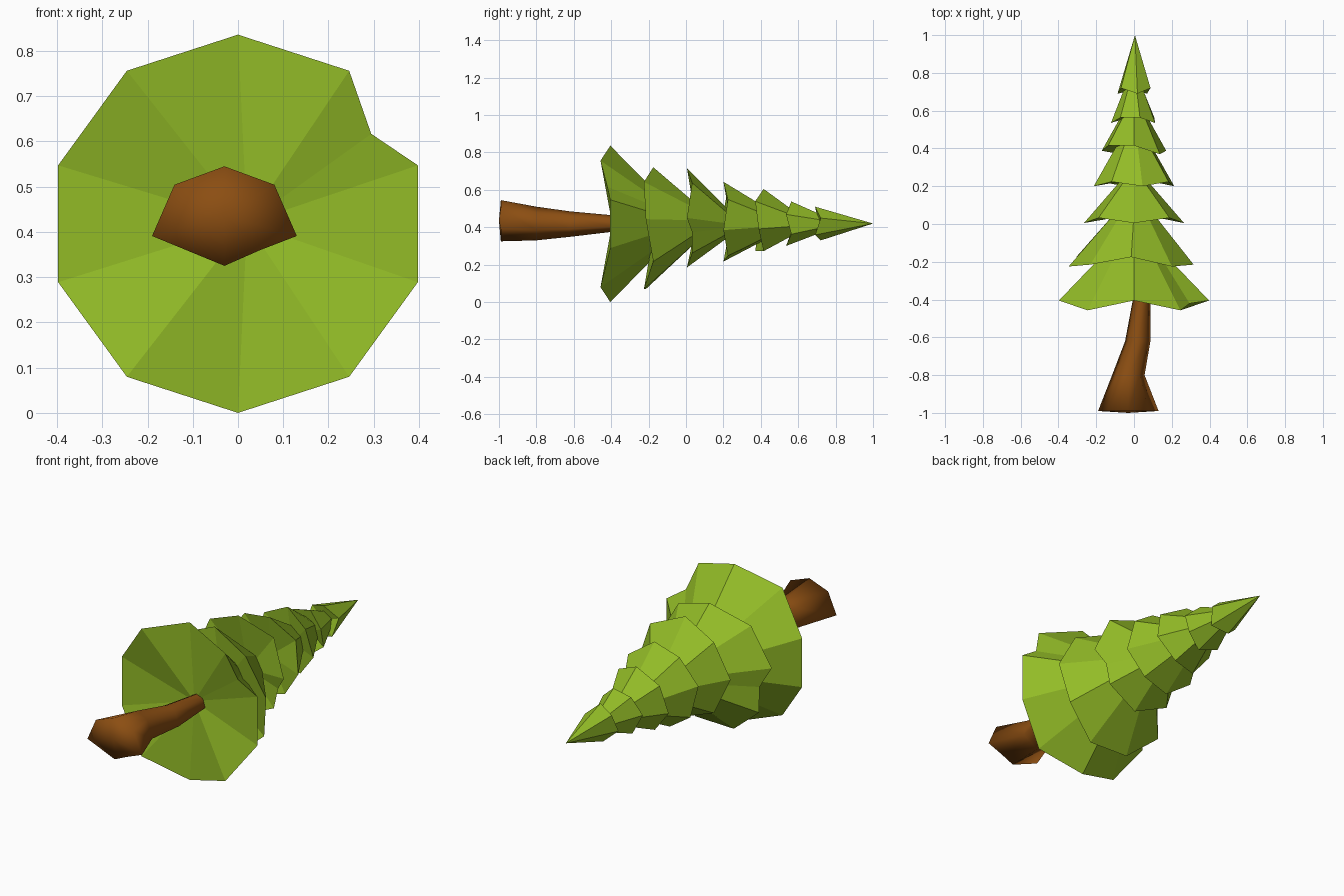
import bpy, bmesh
from math import sin, cos, pi, radians

cube = bpy.data.objects.get("Cube")
if cube:
    bpy.data.objects.remove(cube)


def material(name, colour):
    mat = bpy.data.materials.new(name)
    mat.use_nodes = True
    mat.diffuse_color = colour
    bsdf = mat.node_tree.nodes["Principled BSDF"]
    bsdf.inputs["Base Color"].default_value = colour
    bsdf.inputs["Roughness"].default_value = 0.9
    return mat


leaf_green = material("leaf green", (0.29, 0.50, 0.02, 1))
bark_brown = material("bark brown", (0.26, 0.076, 0.006, 1))


def loft(name, rings, start, end, mat):
    """Join rings of points lying along y and close both ends with fans."""
    bm = bmesh.new()
    loops = [[bm.verts.new(p) for p in ring] for ring in rings]
    n = len(loops[0])
    for a, b in zip(loops, loops[1:]):
        for i in range(n):
            j = (i + 1) % n
            bm.faces.new((a[i], a[j], b[j], b[i]))
    for loop, tip in ((loops[0], start), (loops[-1], end)):
        centre = bm.verts.new(tip)
        for i in range(n):
            bm.faces.new((loop[i], loop[(i + 1) % n], centre))
    bmesh.ops.recalc_face_normals(bm, faces=bm.faces)
    mesh = bpy.data.meshes.new(name)
    bm.to_mesh(mesh)
    bm.free()
    mesh.materials.append(mat)
    obj = bpy.data.objects.new(name, mesh)
    bpy.context.collection.objects.link(obj)
    return obj


AXIS_Z = 0.42


def tier(name, centre, radius, rim_y, top_y, top_r, sides, pattern, droop, turn=0, dent=None):
    """One skirt of branches: jagged rim, narrowing top, shallow underside."""
    cx, cz = centre
    points = [(turn + 360 * i / sides, 1.0, pattern[i % len(pattern)]) for i in range(sides)]
    if dent is not None:
        points.append((dent, 0.85, 0.3))
    points.sort()
    rim, top = [], []
    for deg, scale, low in points:
        s, c = sin(radians(deg)), cos(radians(deg))
        r = radius * scale
        rim.append((cx + r * s, rim_y - droop * low, cz + r * c))
        top.append((top_r * s, top_y, AXIS_Z + top_r * c))
    tip_y = top_y + top_r * 0.8
    return loft(name, [rim, top], (0.02, rim_y + 0.01, AXIS_Z), (0, tip_y, AXIS_Z), leaf_green)


# Branch skirts from the widest to the narrowest
tier("branches_1", (0, 0.418), 0.418, -0.405, -0.12, 0.13, 10, (0, 1, 0, 0, 1), 0.052, dent=56)
tier("branches_2", (-0.015, 0.385), 0.336, -0.175, 0.06, 0.10, 9, (0, 1, 0.8), 0.05, dent=262)
tier("branches_3", (0, 0.45), 0.265, 0.045, 0.23, 0.07, 8, (1, 0.3), 0.04, dent=110)
tier("branches_4", (0, 0.43), 0.218, 0.23, 0.43, 0.085, 8, (1, 0.2), 0.03, turn=12)
tier("branches_5", (0, 0.43), 0.175, 0.415, 0.58, 0.065, 7, (0, 1, 0.6), 0.045)
tier("branches_6", (0, 0.42), 0.122, 0.57, 0.72, 0.05, 7, (0.2, 1), 0.035, turn=15)

# Pointed treetop
crown = [(0.092 * sin(2 * pi * i / 6 + 0.2), 0.69 + 0.03 * (i % 2),
          AXIS_Z + 0.092 * cos(2 * pi * i / 6 + 0.2)) for i in range(6)]
loft("treetop", [crown], (0, 0.71, AXIS_Z), (0.005, 1.0, AXIS_Z), leaf_green)

# Bent trunk with a flared foot: y, centre x, centre z, half width, half height
sections = [(-0.99, -0.03, 0.435, 0.16, 0.11), (-0.8, -0.03, 0.42, 0.086, 0.09),
            (-0.62, 0.02, 0.417, 0.067, 0.068), (-0.4, 0.04, 0.42, 0.046, 0.045),
            (-0.3, 0.03, 0.42, 0.04, 0.04)]
outline = [(0, 1), (0.69, 0.63), (1, -0.4), (0.5, -0.68), (0, -1), (-1, -0.4), (-0.69, 0.63)]
rings = [[(cx + w * u, y, cz + h * v) for u, v in outline] for y, cx, cz, w, h in sections]
trunk = loft("trunk", rings, (-0.03, -1.0, 0.435), (0.03, -0.3, 0.42), bark_brown)
for i, poly in enumerate(trunk.data.polygons):
    poly.use_smooth = True
